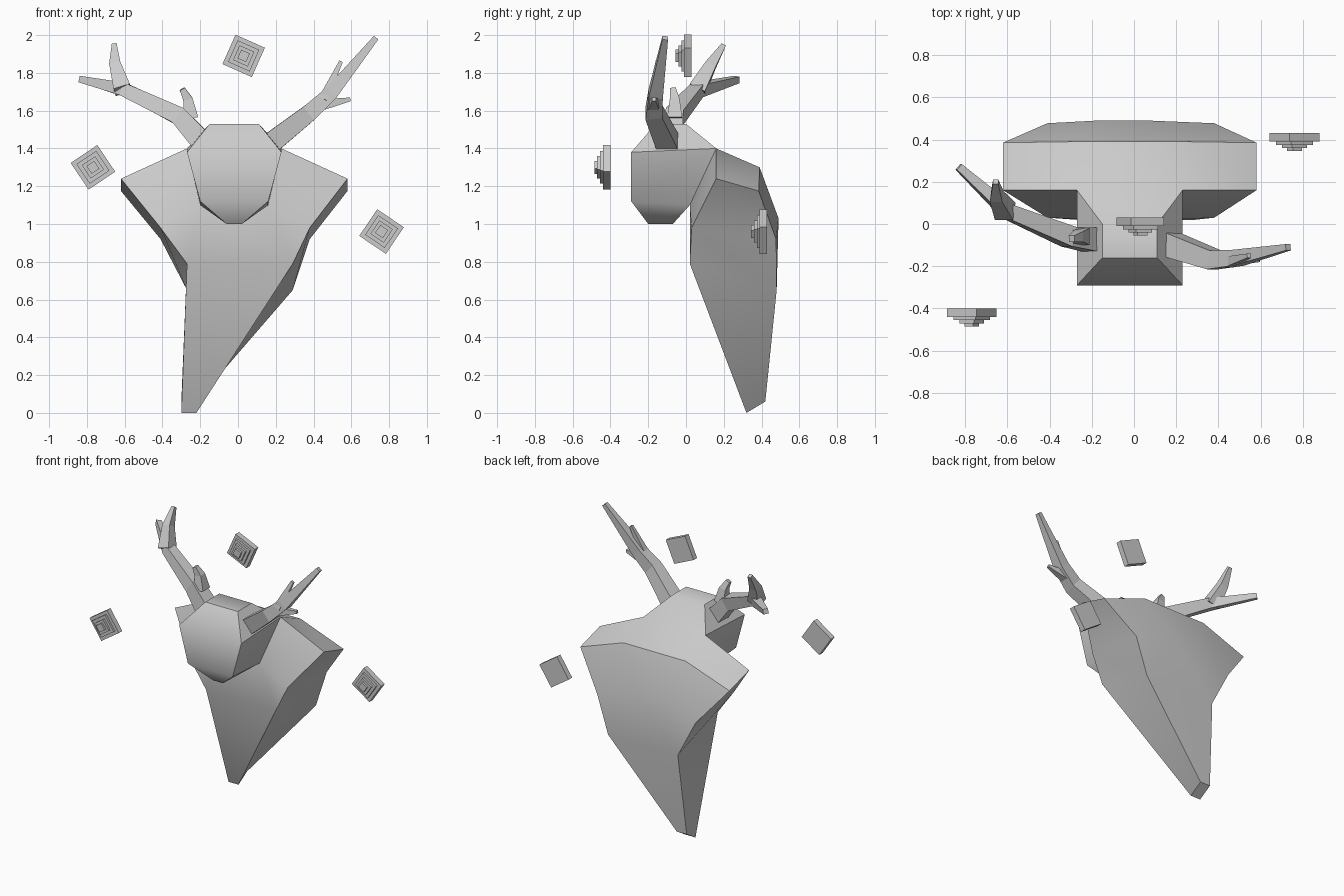
import bpy, bmesh, math
from mathutils import Matrix, Vector

cube = bpy.data.objects.get("Cube")
if cube:
    bpy.data.objects.remove(cube, do_unlink=True)

grey = bpy.data.materials.new("plain_grey")
grey.use_nodes = True
colour = (0.6, 0.6, 0.6, 1)
grey.diffuse_color = colour
grey.node_tree.nodes["Principled BSDF"].inputs["Base Color"].default_value = colour


def finish(name, bm, smooth_angle=None):
    """Turn a bmesh into a named grey object."""
    bmesh.ops.recalc_face_normals(bm, faces=bm.faces)
    mesh = bpy.data.meshes.new(name)
    bm.to_mesh(mesh)
    bm.free()
    mesh.materials.append(grey)
    obj = bpy.data.objects.new(name, mesh)
    bpy.context.scene.collection.objects.link(obj)
    if smooth_angle:
        bpy.ops.object.select_all(action="DESELECT")
        obj.select_set(True)
        bpy.context.view_layer.objects.active = obj
        bpy.ops.object.shade_smooth_by_angle(angle=math.radians(smooth_angle))
    return obj


def bridge(bm, rings):
    """Loft closed rings of equal length and cap both ends."""
    for a, b in zip(rings, rings[1:]):
        n = len(a)
        for i in range(n):
            j = (i + 1) % n
            bm.faces.new((a[i], a[j], b[j], b[i]))
    bm.faces.new(rings[0][::-1])
    bm.faces.new(rings[-1])


# Head and chest: rungs across the body as (right x, left x, y, z)
rungs = {
    "ridge": (-.27, .23, .39, 1.3),
    "nape": (-.27, .23, .16, 1.4),
    "crown_back": (-.15, .11, 0, 1.53),
    "crown_front": (-.15, .11, -.16, 1.53),
    "brow": (-.27, .23, -.29, 1.38),
    "cheek": (-.2, .16, -.29, 1.12),
    "chin_front": (-.06, .02, -.2, 1),
    "chin_back": (-.06, .02, -.07, 1),
    "throat": (-.2, .16, .02, 1.1),
    "belly": (-.27, .29, .02, .79),
    "tip_front": (-.3, -.22, .32, 0),
    "tip_back": (-.3, -.22, .42, .06),
    "loin": (-.27, .29, .48, .65),
    "spine": (-.17, .06, .49, 1.03),
}
# Rungs that lie on the outer sides only
flanks = {
    "shoulder_front": (-.62, .58, .16, 1.24),
    "shoulder_back": (-.62, .58, .385, 1.175),
    "rib_front": (-.41, .38, .03, .98),
    "rib_back": (-.41, .38, .477, .92),
}
side_faces = [
    "nape crown_back crown_front brow",
    "nape brow cheek throat",
    "throat cheek chin_front chin_back",
    "ridge nape shoulder_front shoulder_back",
    "nape throat rib_front shoulder_front",
    "throat belly rib_front",
    "shoulder_front rib_front rib_back shoulder_back",
    "rib_front belly loin rib_back",
    "belly tip_front tip_back loin",
    "ridge shoulder_back rib_back spine",
    "spine rib_back loin",
]
bm = bmesh.new()
points = {}
for key, (right, left, y, z) in {**rungs, **flanks}.items():
    points[key] = [bm.verts.new((x, y, z)) for x in (right, left)]
loop = list(rungs)
for a, b in zip(loop, loop[1:] + loop[:1]):
    bm.faces.new(points[a] + points[b][::-1])
for side in (0, 1):
    for names in side_faces:
        bm.faces.new([points[key][side] for key in names.split()])
finish("head_and_chest", bm, 44)


# Antlers: tapered four-sided limbs along (x, y, z, width) points
def limb(name, path):
    bm = bmesh.new()
    spots = [Vector(p[:3]) for p in path]
    rings = []
    for i, (spot, p) in enumerate(zip(spots, path)):
        before, after = spots[max(i - 1, 0)], spots[min(i + 1, len(path) - 1)]
        along = (after - before).normalized()
        across = along.cross(Vector((0, 1, 0))).normalized()
        deep = across.cross(along)
        half = p[3] / 2
        rings.append([bm.verts.new(spot + half * (u * across + v * deep))
                      for u, v in ((-1, -1), (1, -1), (1, 1), (-1, 1))])
    bridge(bm, rings)
    finish(name, bm)


limb("left_antler_beam", [(.1, -.07, 1.37, .12), (.38, -.17, 1.59, .09),
                          (.49, -.16, 1.69, .075), (.73, -.11, 1.985, .03)])
limb("left_antler_upper_prong", [(.45, -.18, 1.66, .05), (.545, -.15, 1.86, .02)])
limb("left_antler_lower_prong", [(.44, -.17, 1.63, .06), (.595, -.17, 1.66, .02)])
limb("right_antler_beam", [(-.16, -.08, 1.4, .12), (-.31, -.06, 1.57, .095),
                           (-.6, .06, 1.71, .07), (-.83, .27, 1.765, .035)])
limb("right_antler_upper_prong", [(-.61, .06, 1.71, .09), (-.65, .13, 1.84, .06),
                                  (-.655, .2, 1.95, .025)])
limb("right_antler_short_prong", [(-.25, -.06, 1.56, .08), (-.265, -.06, 1.66, .05),
                                  (-.295, -.07, 1.715, .03)])


# Floating stepped plates, facing the front
def stepped_plate(name, centre, tilt):
    bm = bmesh.new()
    turn = Matrix.Translation(centre) @ Matrix.Rotation(math.radians(tilt), 4, "Y")
    tiers = [(.17, 0, .04), (.125, .04, .055), (.085, .055, .07), (.05, .07, .085)]
    rings = []
    for size, back, front in tiers:
        for depth in (back, front):
            rings.append([bm.verts.new(turn @ Vector((u * size / 2, -depth, v * size / 2)))
                          for u, v in ((-1, -1), (1, -1), (1, 1), (-1, 1))])
    bridge(bm, rings)
    finish(name, bm)


stepped_plate("top_plate", (.03, .03, 1.89), 24)
stepped_plate("right_plate", (-.768, -.4, 1.3), -34)
stepped_plate("left_plate", (.76, .43, .96), 34)
